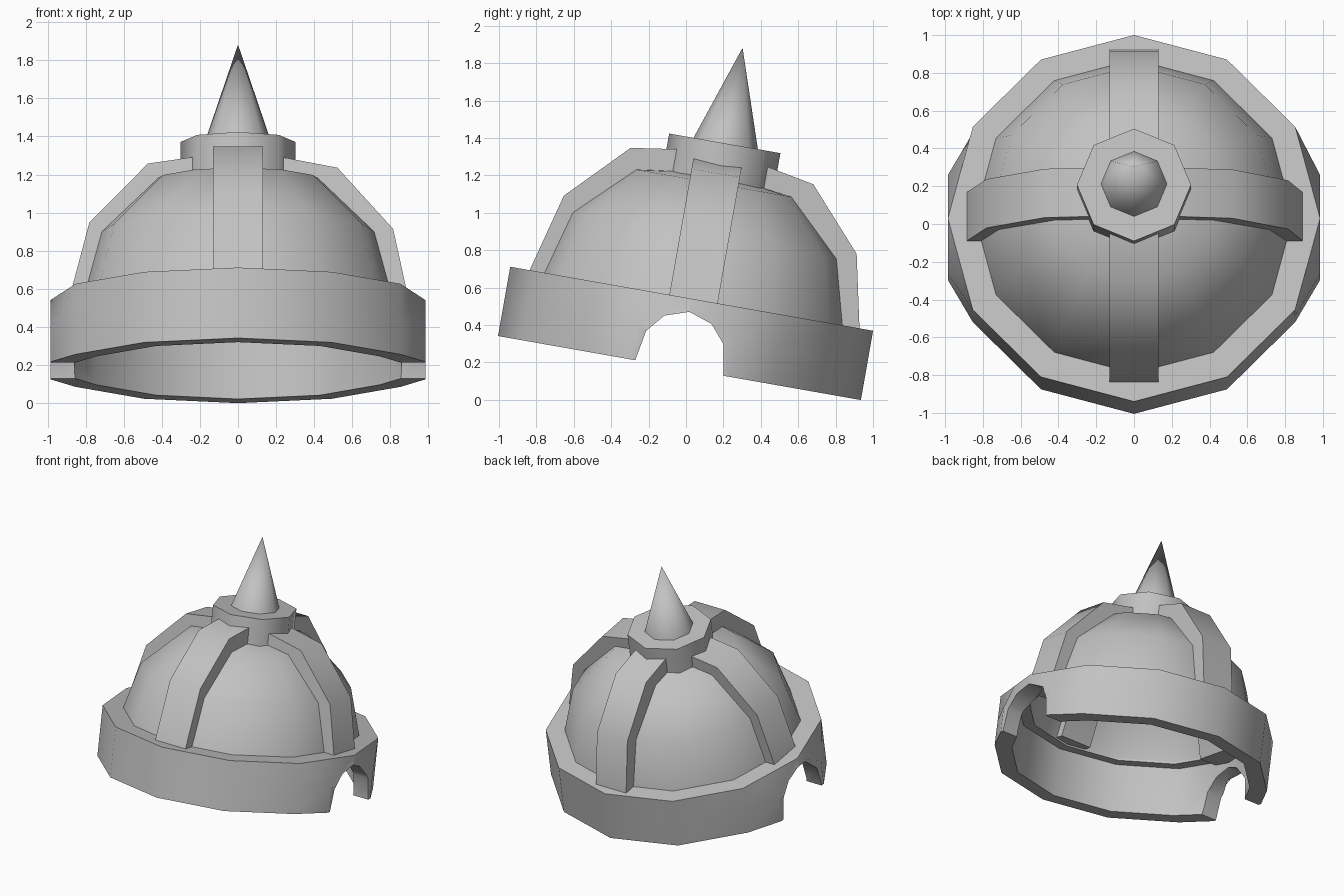
import bpy
import bmesh
from math import cos, sin, pi, radians
from mathutils import Matrix

if "Cube" in bpy.data.objects:
    bpy.data.objects.remove(bpy.data.objects["Cube"], do_unlink=True)

steel = bpy.data.materials.new("grey_steel")
steel.use_nodes = True
GREY = (0.54, 0.54, 0.54, 1)
steel.diffuse_color = GREY
steel.node_tree.nodes["Principled BSDF"].inputs["Base Color"].default_value = GREY

# The whole helmet leans backward
TILT = Matrix.Translation((0, -0.035, 0.17)) @ Matrix.Rotation(radians(-10), 4, 'X')


def shade(obj):
    bpy.ops.object.select_all(action='DESELECT')
    bpy.context.view_layer.objects.active = obj
    obj.select_set(True)
    bpy.ops.object.shade_smooth_by_angle(angle=radians(50))


def finish(name, bm):
    bmesh.ops.remove_doubles(bm, verts=bm.verts, dist=0.0005)
    bmesh.ops.recalc_face_normals(bm, faces=bm.faces)
    mesh = bpy.data.meshes.new(name)
    bm.to_mesh(mesh)
    bm.free()
    mesh.materials.append(steel)
    obj = bpy.data.objects.new(name, mesh)
    bpy.context.collection.objects.link(obj)
    obj.matrix_world = TILT
    shade(obj)
    return obj


def skin(name, sections, closed=False):
    """Join matching cross-sections, arranged around the axis, with quads."""
    bm = bmesh.new()
    rows = [[bm.verts.new(p) for p in section] for section in sections]
    n = len(rows[0])
    for i, p in enumerate(rows):
        q = rows[(i + 1) % len(rows)]
        for j in range(n if closed else n - 1):
            k = (j + 1) % n
            bm.faces.new((p[j], q[j], q[k], p[k]))
    return finish(name, bm)


def lathe(name, profile, sides, y):
    """Revolve (radius, height) points around a vertical axis."""
    angles = [2 * pi * i / sides for i in range(sides)]
    return skin(name, [[(r * cos(a), y + r * sin(a), h) for r, h in profile] for a in angles])


def prism(name, outline, depth, place):
    """Extrude an (x, z) outline along y, then move it into place."""
    bm = bmesh.new()
    face = bm.faces.new([bm.verts.new((x, -depth / 2, z)) for x, z in outline])
    ext = bmesh.ops.extrude_face_region(bm, geom=[face])
    moved = [v for v in ext["geom"] if isinstance(v, bmesh.types.BMVert)]
    bmesh.ops.translate(bm, verts=moved, vec=(0, depth, 0))
    bmesh.ops.transform(bm, matrix=place, verts=bm.verts)
    return finish(name, bm)


# Brim band: twelve-sided on top, flattened outward beside each ear below
band_loop = [(0.985, 0, 1), (0.985, 0.19, 1), (0.985, 0.376, 0), (0.775, 0.376, 0),
             (0.775, 0.36, 0), (0.86, 0.36, 0), (0.86, 0.19, 1), (0.86, 0, 1)]
spokes = []
for i in range(12):
    a = pi * i / 6
    spokes.append((cos(a), sin(a), 0))
    if i in (0, 6):
        spokes.append((0.928 * cos(a), 0.27 * cos(a), 0.072 * cos(a)))
    if i in (5, 11):
        side = 1 if i == 11 else -1
        spokes.append((0.928 * side, -0.27 * side, 0.072 * side))
band = skin("brim_band", [[((x + flare * bulge) * r, y * r, h) for r, h, bulge in band_loop]
                          for x, y, flare in spokes], closed=True)

# Arched notch over each ear
half_arch = [(0.245, -0.1), (0.24, 0), (0.21, 0.165), (0.128, 0.262)]
arch = half_arch + [(0, 0.305)] + [(-x, z) for x, z in reversed(half_arch)]
cutter = prism("ear_notch_cutter", arch, 3, Matrix.Rotation(pi / 2, 4, 'Z'))
cutter.hide_render = True
mod = band.modifiers.new("ear_notches", 'BOOLEAN')
mod.operation = 'DIFFERENCE'
mod.solver = 'EXACT'
mod.object = cutter
bpy.context.view_layer.objects.active = band
bpy.ops.object.modifier_apply(modifier=mod.name)
bpy.data.objects.remove(cutter, do_unlink=True)
shade(band)

# Hollow dome shell with a nearly flat crown
lathe("dome", [(0, 1.065), (0.455, 1.005), (0.75, 0.72), (0.845, 0.37),
               (0.785, 0.37), (0.69, 0.69), (0.41, 0.945), (0, 1.0)], 12, 0.01)

# Four straps rising over the dome; each crossing pair leans slightly
strap = [(0.90, 0.36), (0.798, 0.787), (0.498, 1.107), (0.1, 1.175),
         (0.1, 1.03), (0.38, 0.945), (0.62, 0.68), (0.70, 0.36)]
side_lean = Matrix.Translation((0, 0.01, -0.035)) @ Matrix.Rotation(0.022, 4, 'Y')
long_lean = Matrix.Translation((0, 0.012, -0.004)) @ Matrix.Rotation(-0.022, 4, 'X')
for name, turn, lean in (("left_strap", 0, side_lean), ("back_strap", pi / 2, long_lean),
                         ("right_strap", pi, side_lean), ("front_strap", -pi / 2, long_lean)):
    prism(name, strap, 0.262, lean @ Matrix.Rotation(turn, 4, 'Z'))

# Crown collar and spike
lathe("crown_collar", [(0, 1.225), (0.302, 1.225), (0.302, 1.015), (0, 1.015)], 8, 0.03)
lathe("spike", [(0, 1.745), (0.175, 1.224), (0, 1.224)], 8, 0.035)
